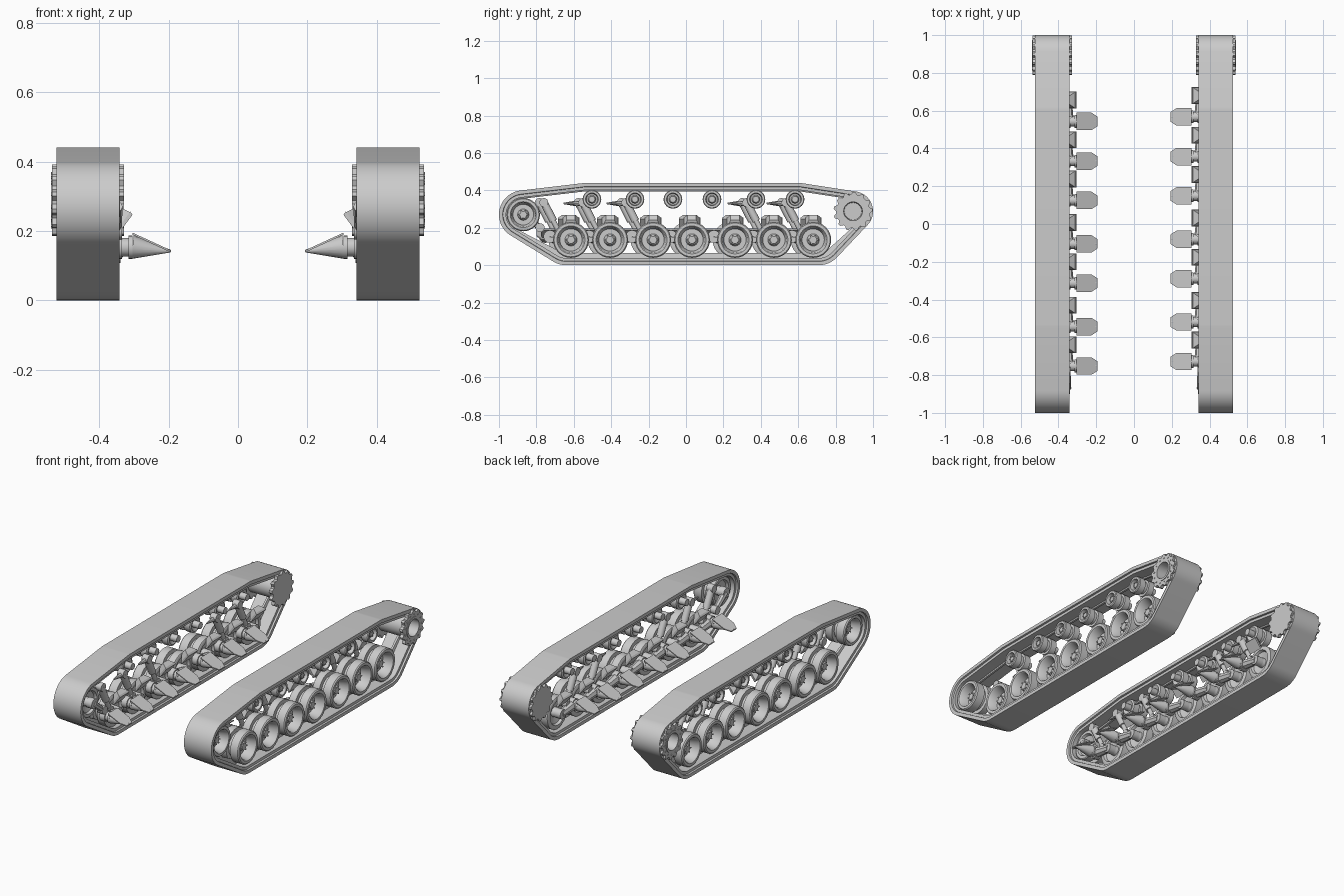
import bpy, bmesh, math
from mathutils import Vector, Matrix
from mathutils.geometry import convex_hull_2d

if "Cube" in bpy.data.objects:
    bpy.data.objects.remove(bpy.data.objects["Cube"])

steel = bpy.data.materials.new("grey_steel")
steel.use_nodes = True
grey = (0.6, 0.6, 0.6, 1)
steel.diffuse_color = grey
steel.node_tree.nodes["Principled BSDF"].inputs["Base Color"].default_value = grey

MID = 0.4325                      # middle of a track, measured from the centre line
WHEELS = [-0.615, -0.406, -0.176, 0.032, 0.262, 0.47, 0.68]
ROLLERS = [-0.503, -0.273, -0.07, 0.139, 0.374, 0.583]
DAMPED = [0, 1, 2, 5, 6]          # wheels that carry a shock absorber
IDLER, SPROCKET = (-0.87, 0.27), (0.893, 0.288)
WHEEL_Z, ROLLER_Z = 0.135, 0.352


def finish(name, bm, angle=35):
    bmesh.ops.remove_doubles(bm, verts=bm.verts, dist=1e-5)
    bmesh.ops.recalc_face_normals(bm, faces=bm.faces)
    mesh = bpy.data.meshes.new(name)
    bm.to_mesh(mesh)
    bm.free()
    mesh.materials.append(steel)
    ob = bpy.data.objects.new(name, mesh)
    bpy.context.collection.objects.link(ob)
    bpy.ops.object.select_all(action='DESELECT')
    ob.select_set(True)
    bpy.context.view_layer.objects.active = ob
    bpy.ops.object.shade_smooth_by_angle(angle=math.radians(angle))


def loft(bm, rings, closed=False):
    """Skin a list of equally long closed rings."""
    rows = [[bm.verts.new(p) for p in ring] for ring in rings]
    pairs = list(zip(rows, rows[1:]))
    if closed:
        pairs.append((rows[-1], rows[0]))
    for a, b in pairs:
        for i in range(len(a)):
            j = (i + 1) % len(a)
            bm.faces.new((a[i], a[j], b[j], b[i]))


def lathe(bm, side, y, z, profile, segs=32, closed=False):
    """Turn (offset, radius) pairs about a sideways axle; a radius may be a function."""
    rings = []
    for u, r in profile:
        ring = []
        for i in range(segs):
            a = 2 * math.pi * i / segs
            rad = r(i) if callable(r) else max(r, 1e-7)
            ring.append((side * (MID + u), y + rad * math.cos(a), z + rad * math.sin(a)))
        rings.append(ring)
    loft(bm, rings, closed)


def rod(bm, p, q, r1, r2, segs=14, spin=0):
    """Straight or tapered bar from p to q."""
    p, q = Vector(p), Vector(q)
    m = (Matrix.Translation((p + q) / 2) @ (q - p).to_track_quat('Z', 'Y').to_matrix().to_4x4()
         @ Matrix.Rotation(spin, 4, 'Z'))
    bmesh.ops.create_cone(bm, cap_ends=True, segments=segs, radius1=r1, radius2=r2,
                          depth=(q - p).length, matrix=m)


def bolts(bm, side, y, z, ring, u0, u1, r, count=6):
    for k in range(count):
        a = 2 * math.pi * k / count
        by, bz = y + ring * math.cos(a), z + ring * math.sin(a)
        rod(bm, (side * (MID + u0), by, bz), (side * (MID + u1), by, bz), r, r, 6)


def double_wheel(bm, side, y, z, r):
    """Dished twin wheel with a centre groove and a bolted hub."""
    lathe(bm, side, y, z, [
        (0.04, 0), (0.04, r * .2), (0.03, r * .28), (0.01, r * .34), (0.01, r * .62),
        (0.062, r * .72), (0.068, r * .78), (0.068, r * .94), (0.062, r), (0.013, r),
        (0.013, r * .75), (-0.013, r * .75), (-0.013, r), (-0.056, r), (-0.06, r * .94),
        (-0.06, r * .75), (-0.045, r * .68), (-0.035, r * .3), (-0.07, r * .25), (-0.07, 0)])
    bolts(bm, side, y, z, r * .24, 0.02, 0.043, r * .05)


def build_belt(side, label):
    # The belt wraps a set of guide circles
    circles = [(*IDLER, 0.13), (*SPROCKET, 0.107)]
    circles += [(y, WHEEL_Z, 0.135) for y in (WHEELS[0] - .025, WHEELS[-1] + .03)]
    circles += [(y, ROLLER_Z, 0.088) for y in (ROLLERS[0] - .03, ROLLERS[-1] + .02)]
    samples = []
    for cy, cz, r in circles:
        for i in range(64):
            a = 2 * math.pi * i / 64
            samples.append((cy, cz, r, math.cos(a), math.sin(a)))
    outline = convex_hull_2d([Vector((c[0] + c[2] * c[3], c[1] + c[2] * c[4])) for c in samples])
    section = [(-.0905, 0), (.0905, 0), (.0905, .02), (.08, .022), (.08, .038),
               (.01, .038), (.006, 1), (-.006, 1), (-.01, .038), (-.08, .038),
               (-.08, .022), (-.0905, .02)]
    rings = []
    for u, depth in section:
        ring = []
        for k in outline:
            cy, cz, r, c, s = samples[k]
            t = depth if depth < 1 else (.064 if cz < .2 else .045)
            ring.append((side * (MID + u), cy + (r - t) * c, cz + (r - t) * s))
        rings.append(ring)
    bm = bmesh.new()
    loft(bm, rings, closed=True)
    finish(label + "_track_belt", bm, 20)


def build_sprocket(side, label):
    bm = bmesh.new()
    y, z = SPROCKET
    tooth = lambda i: 0.104 if i % 4 < 2 else 0.09
    lathe(bm, side, y, z, [(.083, .05), (.083, tooth), (.104, tooth), (.104, .05)], 52, True)
    lathe(bm, side, y, z, [(-.083, 0), (-.083, tooth), (-.104, tooth), (-.104, 0)], 52)
    # Hollow drum with a closed floor
    lathe(bm, side, y, z, [(-.09, .064), (.107, .064), (.107, .05), (-.02, .046), (-.02, 0)])
    bolts(bm, side, y, z, 0.077, .1, .107, .005, 13)
    finish(label + "_drive_sprocket", bm)


def build_rollers(side, label):
    bm = bmesh.new()
    for y in ROLLERS:
        lathe(bm, side, y, ROLLER_Z, [
            (.045, 0), (.045, .016), (.03, .022), (.03, .03), (.055, .034), (.055, .046),
            (.05, .05), (.012, .05), (.012, .036), (-.012, .036), (-.012, .05), (-.05, .05),
            (-.055, .04), (-.045, .02), (-.088, .02), (-.088, 0)], 24)
        bolts(bm, side, y, ROLLER_Z, .014, .04, .048, .003)
    finish(label + "_return_rollers", bm)


def build_suspension(side, label, shift):
    wheels, arms, hubs, plates, stops, shocks = (bmesh.new() for _ in range(6))
    for n, base in enumerate(WHEELS):
        y = base + shift
        hy, hz = y - 0.113, 0.153
        double_wheel(wheels, side, y, WHEEL_Z, 0.096)
        # Trailing arm with its axle boss
        rod(arms, (side * .348, hy, hz), (side * .352, y, WHEEL_Z), .03, .022, 8)
        rod(arms, (side * .338, y, WHEEL_Z), (side * .38, y, WHEEL_Z), .028, .028)
        # Pivot tube, flange and tapering housing
        rod(hubs, (side * .304, hy, hz), (side * .375, hy, hz), .027, .027, 18)
        rod(hubs, (side * .304, hy, hz), (side * .316, hy, hz), .034, .034, 18)
        rod(hubs, (side * .335, hy, hz), (side * .37, hy, hz), .034, .034, 18)
        rod(hubs, (side * .304, hy, hz), (side * .195, hy, .142), .034, .004, 18)
        # Sloping mounting plate
        half = [(.304, .046), (.225, .046), (.193, .025)]
        edge = half + [(x, -d) for x, d in reversed(half)]
        loft_rows = [[(side * x, hy + d, .138 + (x - .193) * .46 + t) for x, d in edge]
                     for t in (0, .006)]
        loft(plates, loft_rows)
        bmesh.ops.holes_fill(plates, edges=[e for e in plates.edges if e.is_boundary])
        # Bump stop tilted toward the wheel
        rod(stops, (side * .32, y, .219), (side * .329, y, .228), .055, .055, 4, math.pi / 4)
        rod(stops, (side * .329, y, .228), (side * .356, y, .255), .052, .028, 4, math.pi / 4)
        if n in DAMPED:
            x = side * .362
            top, low = Vector((x, y - .145, .335)), Vector((x, y - .06, .17))
            mid = top.lerp(low, .6)
            rod(shocks, top, mid, .021, .021)
            rod(shocks, mid, low, .014, .014)
            rod(shocks, (x - .02, *top.yz), (x + .02, *top.yz), .024, .024)
            rod(shocks, (x - .016, *low.yz), (x + .016, *low.yz), .02, .02)
            if n:
                rod(shocks, (x, y - .225, .33), (x, y - .13, .33), .004, .02, 8)
    # Squash the stops lengthwise to keep them slim
    for v in stops.verts:
        middle = min(WHEELS, key=lambda w: abs(w + shift - v.co.y)) + shift
        v.co.y = middle + (v.co.y - middle) * 1.15
        v.co.x = side * (.338 + (abs(v.co.x) - .338) * .75)
    finish(label + "_road_wheels", wheels)
    finish(label + "_swing_arms", arms)
    finish(label + "_pivot_housings", hubs)
    finish(label + "_mounting_plates", plates)
    finish(label + "_bump_stops", stops)
    finish(label + "_shock_absorbers", shocks)


def build_idler(side, label):
    bm = bmesh.new()
    y, z = IDLER
    double_wheel(bm, side, y, z, 0.089)
    # Cranked tensioner behind the wheel
    rod(bm, (side * .34, y, z), (side * .38, y, z), .03, .03)
    rod(bm, (side * .352, y, z), (side * .352, y + .09, z - .07), .02, .016, 8)
    rod(bm, (side * .335, y + .09, z - .07), (side * .37, y + .09, z - .07), .024, .024)
    finish(label + "_idler_wheel", bm)


for side, label, shift in ((1, "left", 0.0), (-1, "right", -0.024)):
    build_belt(side, label)
    build_sprocket(side, label)
    build_idler(side, label)
    build_rollers(side, label)
    build_suspension(side, label, shift)
